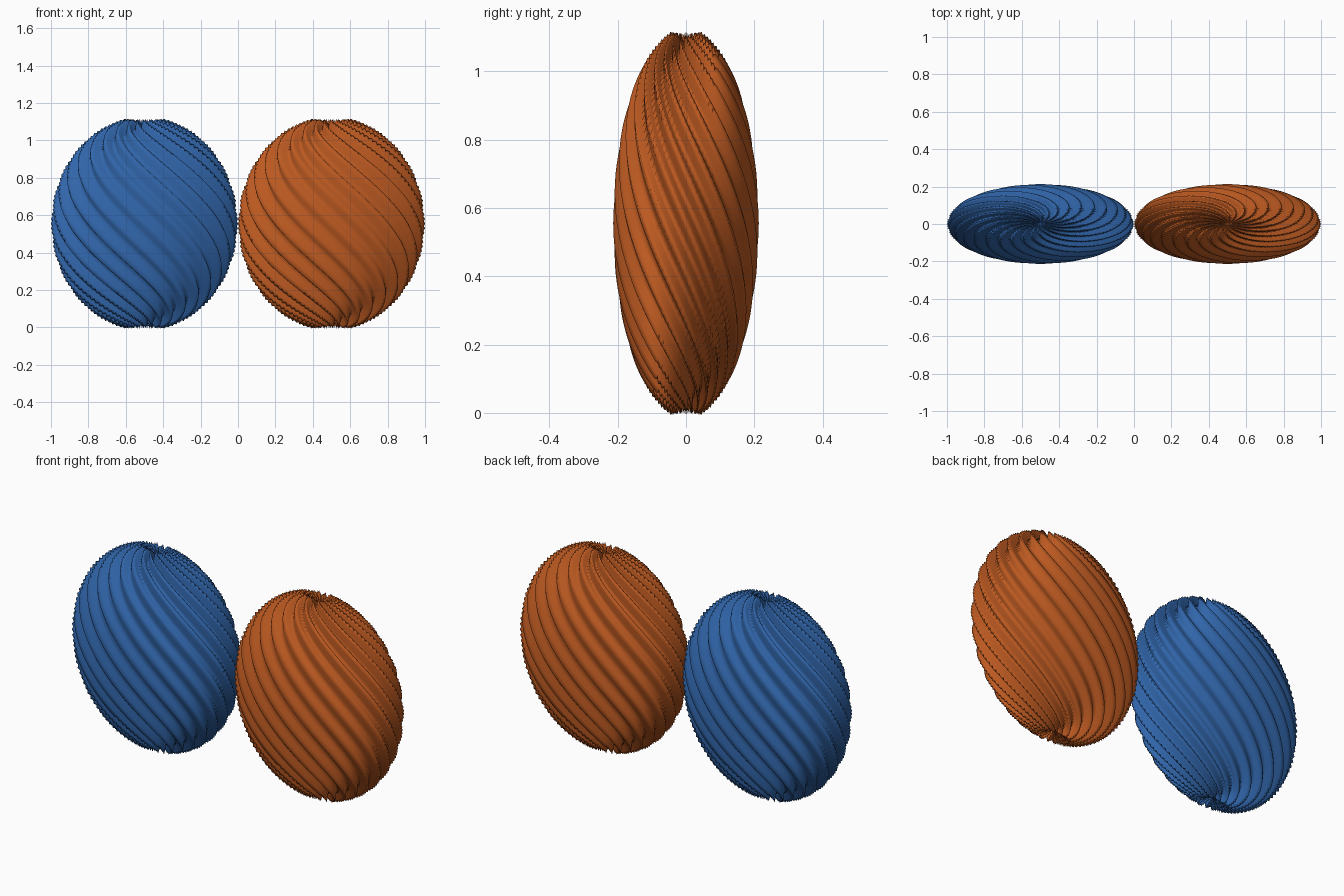
import bpy, bmesh
from math import cos, sin, asin, atan2, sqrt

if "Cube" in bpy.data.objects:
    bpy.data.objects.remove(bpy.data.objects["Cube"])

HALF = (0.473, 0.201, 0.541)   # semi-axes of the flattened body
RIPPLE = 0.06                  # ridge height relative to radius
AROUND, UP = 20, 24            # ridges around the body and from pole to pole
CENTRE_Z = 0.555


def material(name, colour):
    m = bpy.data.materials.new(name)
    m.diffuse_color = colour
    m.use_nodes = True
    m.node_tree.nodes["Principled BSDF"].inputs["Base Color"].default_value = m.diffuse_color
    return m


def rippled_disc(name, x, mat):
    # Sphere with spiral ridges, squashed into a flattened ellipsoid
    bm = bmesh.new()
    bmesh.ops.create_uvsphere(bm, u_segments=120, v_segments=72, radius=1)
    for v in bm.verts:
        p = v.co.normalized()
        lat = asin(max(-1, min(1, p.z)))
        lon = atan2(p.y, p.x)
        flat = sqrt(p.x ** 2 + p.y ** 2)
        fade = min(1, flat / 0.2)          # calm the ridges at the poles
        wave = fade * cos(AROUND * lon + UP * lat) - (1 - fade) * 0.9
        r = 1 + RIPPLE * wave
        v.co = (p.x * r * HALF[0], p.y * r * HALF[1], p.z * r * HALF[2])
    for f in bm.faces:
        f.smooth = True
    me = bpy.data.meshes.new(name)
    bm.to_mesh(me)
    bm.free()
    me.materials.append(mat)
    ob = bpy.data.objects.new(name, me)
    bpy.context.collection.objects.link(ob)
    ob.location = (x, 0, CENTRE_Z)
    return ob


# Two identical bodies side by side
rippled_disc("blue_disc", -0.5, material("blue", (0.03, 0.13, 0.40, 1)))
rippled_disc("orange_disc", 0.5, material("orange", (0.50, 0.10, 0.015, 1)))
